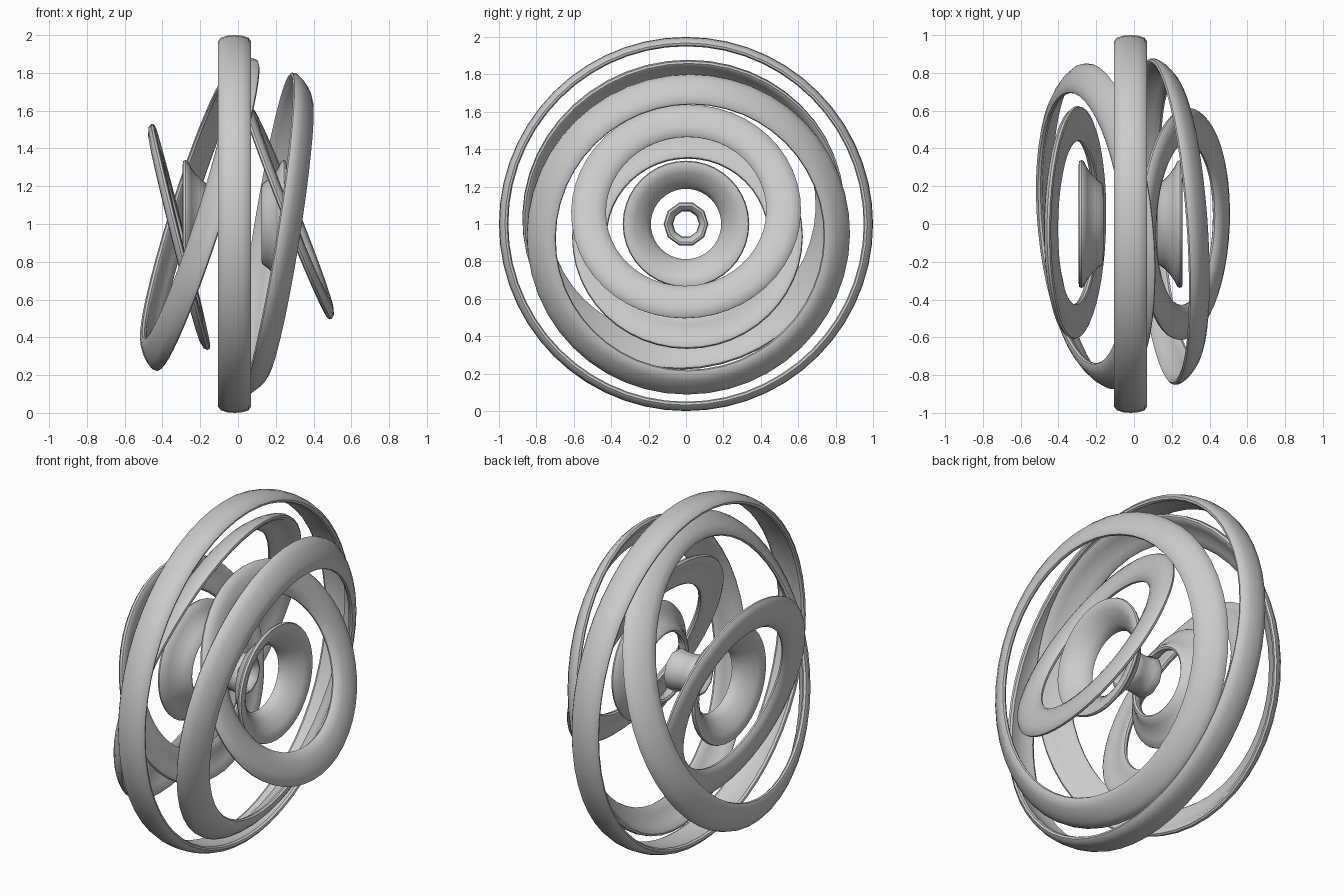
import bpy, math
from mathutils import Vector, Matrix

if "Cube" in bpy.data.objects:
    bpy.data.objects.remove(bpy.data.objects["Cube"])

# Bowed band section: (along the band, outward from the tube centre)
SECTION = [(-1, -.012), (-.84, .006), (-.45, .017), (0, .02), (.45, .017), (.84, .006), (1, -.012),
           (.96, -.024), (.82, -.03), (.42, -.021), (0, -.018), (-.42, -.021), (-.82, -.03), (-.96, -.024)]


def band(name, radius, turn, half, centre, axis, sides=48):
    """Revolve the section, turned by `turn` degrees, around `axis` through `centre`."""
    c, s = math.cos(math.radians(turn)), math.sin(math.radians(turn))
    profile = [(radius + c * o - s * t * half, s * o + c * t * half) for t, o in SECTION]
    n = len(profile)
    verts = [(r * math.cos(a), r * math.sin(a), h)
             for a in (2 * math.pi * i / sides for i in range(sides)) for r, h in profile]
    faces = []
    for i in range(sides):
        p, q = i * n, (i + 1) % sides * n
        for j in range(n):
            k = (j + 1) % n
            faces.append((p + j, q + j, q + k, p + k))
    mesh = bpy.data.meshes.new(name)
    mesh.from_pydata(verts, [], faces)
    mesh.update()
    mesh.polygons.foreach_set("use_smooth", [True] * len(faces))
    mesh.set_sharp_from_angle(angle=math.radians(40))
    ob = bpy.data.objects.new(name, mesh)
    bpy.context.collection.objects.link(ob)
    rot = Vector(axis).normalized().to_track_quat('Z', 'Y').to_matrix().to_4x4()
    ob.matrix_world = Matrix.Translation(centre) @ rot
    return ob


MID = (-.018, 0, 1)

# Outer hoop and centre spool
band("outer_hoop", .98, 0, .087, MID, (1, 0, 0), 56)
band("centre_spool", .09, 180, .087, MID, (1, 0, 0), 10)

# Large tilted conical rings
band("left_large_ring", .802, 50, .093, (-.230, -.018, 1.067), (-1, -.10, .32))
band("right_large_ring", .802, 50, .093, (.217, .017, .936), (1, .075, -.16))

# Middle tilted flat rings
band("left_flat_ring", .524, 90, .093, (-.322, .008, .928), (-1, .02, -.25))
band("right_flat_ring", .522, 90, .093, (.279, 0, 1.072), (1, -.04, .40))

# Small upright cone rings, wide end outward
band("left_cone_ring", .253, 130, .095, (-.238, 0, 1), (-1, 0, 0), 40)
band("right_cone_ring", .253, 130, .095, (.202, 0, 1), (1, 0, 0), 40)
